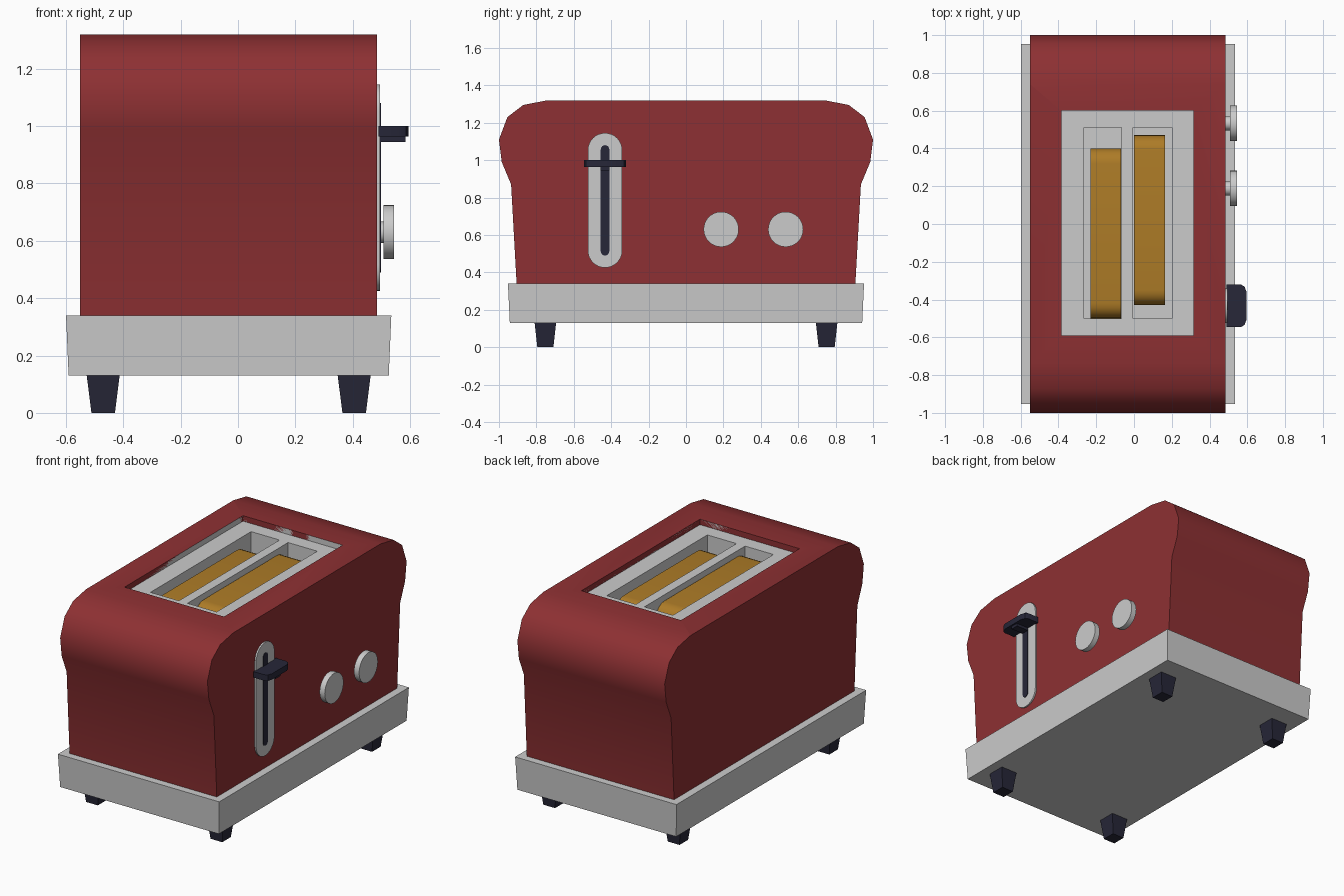
import bpy, bmesh
from math import pi, cos, sin, radians
from mathutils import Matrix

if "Cube" in bpy.data.objects:
    bpy.data.objects.remove(bpy.data.objects["Cube"])


def material(name, rgb):
    m = bpy.data.materials.new(name)
    m.diffuse_color = (*rgb, 1)
    m.use_nodes = True
    m.node_tree.nodes["Principled BSDF"].inputs["Base Color"].default_value = m.diffuse_color
    return m


RED = material("red_enamel", (0.27, 0.03, 0.033))
DARK = material("dark_plastic", (0.02, 0.02, 0.04))
TOAST = material("toast", (0.42, 0.2, 0.02))


def finish(bm, name, mat=None, angle=35):
    bmesh.ops.recalc_face_normals(bm, faces=bm.faces)
    me = bpy.data.meshes.new(name)
    bm.to_mesh(me)
    bm.free()
    ob = bpy.data.objects.new(name, me)
    bpy.context.collection.objects.link(ob)
    if mat:
        me.materials.append(mat)
    bpy.ops.object.select_all(action='DESELECT')
    ob.select_set(True)
    bpy.context.view_layer.objects.active = ob
    if angle:
        bpy.ops.object.shade_smooth_by_angle(angle=radians(angle))
    return ob


def prism(name, yz, x0, x1, mat=None):
    """Extrude a y-z outline along x."""
    bm = bmesh.new()
    f = bm.faces.new([bm.verts.new((x0, y, z)) for y, z in yz])
    ext = bmesh.ops.extrude_face_region(bm, geom=[f])
    verts = [v for v in ext["geom"] if isinstance(v, bmesh.types.BMVert)]
    bmesh.ops.translate(bm, verts=verts, vec=(x1 - x0, 0, 0))
    return finish(bm, name, mat)


def tapered_box(name, cx, cy, z0, z1, bottom, top, mat=None):
    """Box with different half sizes at bottom and top."""
    bm = bmesh.new()
    bmesh.ops.create_cube(bm, size=2)
    for v in bm.verts:
        hx, hy = top if v.co.z > 0 else bottom
        v.co = (cx + v.co.x * hx, cy + v.co.y * hy, z1 if v.co.z > 0 else z0)
    return finish(bm, name, mat, angle=0)


def rounded(cy, cz, hy, hz, r, n=6):
    """Rounded rectangle outline in y-z."""
    pts = []
    for k, (sy, sz) in enumerate([(1, 1), (-1, 1), (-1, -1), (1, -1)]):
        for i in range(n + 1):
            a = (k + i / n) * pi / 2
            p = (cy + sy * (hy - r) + r * cos(a), cz + sz * (hz - r) + r * sin(a))
            if not pts or abs(p[0] - pts[-1][0]) + abs(p[1] - pts[-1][1]) > 1e-5:
                pts.append(p)
    if abs(pts[0][0] - pts[-1][0]) + abs(pts[0][1] - pts[-1][1]) < 1e-5:
        pts.pop()
    return pts


# Body shell with a bulging shoulder profile
half = [(0.905, 0.33), (0.935, 0.87), (0.985, 0.99), (1.0, 1.11),
        (0.955, 1.23), (0.87, 1.295), (0.74, 1.32)]
body = prism("body", half + [(-y, z) for y, z in reversed(half)], -0.55, 0.485, RED)

# Opening cut in the top of the body
cutter = tapered_box("opening_cutter", -0.035, 0.005, 0.45, 1.5, (0.35, 0.595), (0.35, 0.595))
cutter.hide_render = True
cutter.hide_set(True)
cut = body.modifiers.new("opening", 'BOOLEAN')
cut.object = cutter
cut.solver = 'EXACT'

# Metal tray: recessed floor with two deep bread slots
xs = [-0.385, -0.265, -0.065, -0.005, 0.2, 0.315]
ys = [-0.59, -0.5, 0.51, 0.6]
RIM, FLOOR, SLOT = 1.32, 1.285, 0.5


def level(i, j):
    if not (0 <= i < 5 and 0 <= j < 3):
        return RIM
    return SLOT if j == 1 and i in (1, 3) else FLOOR


bm = bmesh.new()


def quad(*pts):
    bm.faces.new([bm.verts.new(p) for p in pts])


for i in range(-1, 5):
    for j in range(-1, 3):
        h = level(i, j)
        if i >= 0 and j >= 0:
            a, b, c, d = xs[i], xs[i + 1], ys[j], ys[j + 1]
            quad((a, c, h), (b, c, h), (b, d, h), (a, d, h))
        g = level(i + 1, j)
        if j >= 0 and g != h:
            x, c, d = xs[i + 1], ys[j], ys[j + 1]
            quad((x, c, h), (x, d, h), (x, d, g), (x, c, g))
        g = level(i, j + 1)
        if i >= 0 and g != h:
            y, a, b = ys[j + 1], xs[i], xs[i + 1]
            quad((a, y, h), (b, y, h), (b, y, g), (a, y, g))
bmesh.ops.remove_doubles(bm, verts=bm.verts, dist=1e-4)
finish(bm, "slot_tray", angle=0)

# Bread slices
for name, x0, x1, cy in [("left_toast", -0.23, -0.07, -0.05), ("right_toast", 0.0, 0.165, 0.02)]:
    prism(name, rounded(cy, 0.885, 0.45, 0.365, 0.08), x0, x1, TOAST)

# Base and feet
tapered_box("base", -0.0325, 0, 0.13, 0.34, (0.558, 0.942), (0.567, 0.952))
for sx, x in (("left", -0.47), ("right", 0.405)):
    for sy, y in (("front", -0.752), ("back", 0.752)):
        tapered_box(f"{sy}_{sx}_foot", x, y, 0, 0.135, (0.041, 0.043), (0.058, 0.058), DARK)

# Lever plate, track and lever
LY = -0.433
prism("lever_plate", rounded(LY, 0.785, 0.092, 0.36, 0.092, 8), 0.48, 0.495)
prism("lever_track", rounded(LY, 0.785, 0.023, 0.295, 0.023, 4), 0.48, 0.498, DARK)
tapered_box("lever_stem", 0.537, LY, 0.945, 0.97, (0.047, 0.025), (0.047, 0.025), DARK)
bm = bmesh.new()
outline = [(0.49, -0.113), (0.565, -0.113), (0.585, -0.102), (0.595, -0.075)]
outline += [(x, -y) for x, y in reversed(outline)]
f = bm.faces.new([bm.verts.new((x, LY + y, 0.963)) for x, y in outline])
ext = bmesh.ops.extrude_face_region(bm, geom=[f])
bmesh.ops.translate(bm, vec=(0, 0, 0.038),
                    verts=[v for v in ext["geom"] if isinstance(v, bmesh.types.BMVert)])
finish(bm, "lever_handle", DARK)

# Dial knobs on short shafts
for name, y in (("front_knob", 0.188), ("back_knob", 0.533)):
    bm = bmesh.new()
    for r, x0, x1 in ((0.037, 0.475, 0.512), (0.094, 0.508, 0.544)):
        mat = Matrix.Translation(((x0 + x1) / 2, y, 0.63)) @ Matrix.Rotation(pi / 2, 4, 'Y')
        bmesh.ops.create_cone(bm, cap_ends=True, segments=32, radius1=r, radius2=r,
                              depth=x1 - x0, matrix=mat)
    finish(bm, name)
